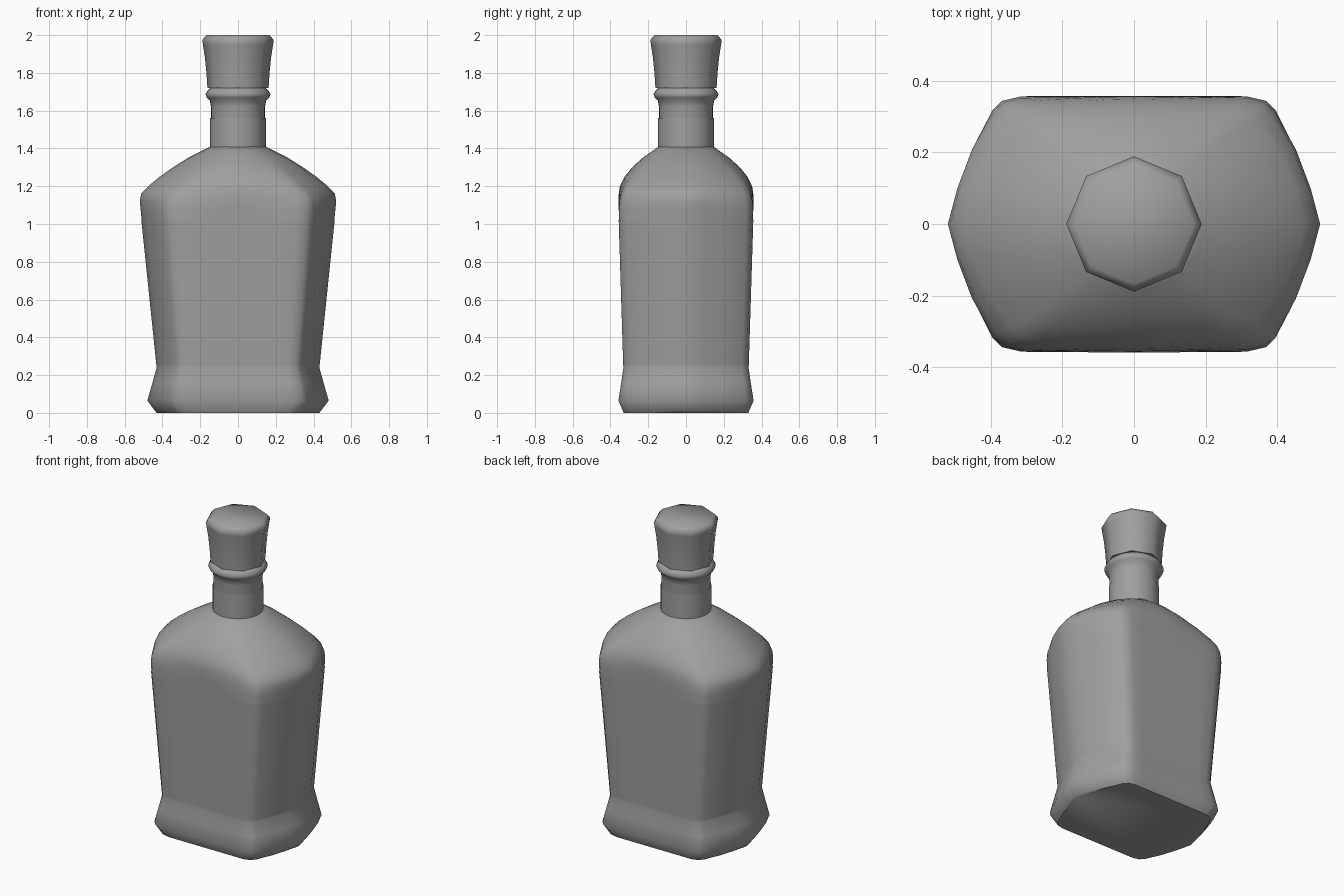
import bpy, bmesh, math

cube = bpy.data.objects.get("Cube")
if cube:
    bpy.data.objects.remove(cube)

grey = bpy.data.materials.new("plain grey")
grey.use_nodes = True
colour = (0.35, 0.35, 0.35, 1)
grey.diffuse_color = colour
grey.node_tree.nodes["Principled BSDF"].inputs["Base Color"].default_value = colour


def loft(name, rings, caps=True, angle=52):
    """Skin a stack of closed rings, each a list of points."""
    bm = bmesh.new()
    rows = [[bm.verts.new(p) for p in ring] for ring in rings]
    n = len(rows[0])
    for low, high in zip(rows, rows[1:]):
        for i in range(n):
            j = (i + 1) % n
            bm.faces.new((low[i], low[j], high[j], high[i]))
    if caps:
        bm.faces.new(rows[0][::-1])
        bm.faces.new(rows[-1])
    mesh = bpy.data.meshes.new(name)
    bm.to_mesh(mesh)
    bm.free()
    mesh.materials.append(grey)
    obj = bpy.data.objects.new(name, mesh)
    bpy.context.collection.objects.link(obj)
    bpy.ops.object.select_all(action="DESELECT")
    obj.select_set(True)
    bpy.context.view_layer.objects.active = obj
    bpy.ops.object.shade_smooth_by_angle(angle=math.radians(angle))
    return obj


def lathe(name, profile, sides, caps=True):
    """Turn (radius, height) pairs about the z axis."""
    turns = [2 * math.pi * i / sides for i in range(sides)]
    return loft(name, [[(r * math.cos(a), r * math.sin(a), z) for a in turns]
                       for r, z in profile], caps)


# Six-sided bowed outline, one quarter mirrored to a whole unit section
quarter = [(0.52, 0), (0.493, 0.1), (0.455, 0.21), (0.40, 0.32), (0.372, 0.348),
           (0.32, 0.36), (0.24, 0.36), (0.16, 0.36), (0.08, 0.36), (0, 0.36)]
quarter = [(x / 0.52, y / 0.36) for x, y in quarter]
half = quarter + [(-x, y) for x, y in quarter[-2::-1]]
section = half + [(x, -y) for x, y in half[-2:0:-1]]


def outline(z, width, depth, roundness):
    """Section blended towards an ellipse by the roundness."""
    points = []
    for x, y in section:
        k = 1 - roundness + roundness / math.hypot(x, y)
        points.append((x * k * width, y * k * depth, z))
    return points


# Glass body: base flare, tapered walls, rounded shoulder
body = [
    (0, 0.43, 0.33, 0), (0.012, 0.44, 0.335, 0), (0.065, 0.48, 0.358, 0),
    (0.16, 0.453, 0.343, 0), (0.235, 0.432, 0.332, 0), (0.27, 0.432, 0.331, 0),
    (1.07, 0.515, 0.356, 0), (1.12, 0.52, 0.357, 0.1), (1.16, 0.513, 0.356, 0.25),
    (1.20, 0.475, 0.35, 0.45), (1.25, 0.415, 0.325, 0.65), (1.30, 0.345, 0.285, 0.83),
    (1.35, 0.265, 0.23, 0.95), (1.385, 0.195, 0.18, 1), (1.41, 0.145, 0.145, 1),
]
loft("bottle_body", [outline(*ring) for ring in body])


# Wrap-around label with an arched top edge on the front
def label_point(x, y, top):
    z = 0.25
    if top:
        z = 1.02
        if y < -0.99 and abs(x) < 0.47:
            z += 0.09 * math.cos(math.pi / 2 * x / 0.47)
    t = (z - 0.27) / 0.8
    return (x * (0.434 + 0.083 * t), y * (0.333 + 0.025 * t), z)


loft("label_wrap", [[label_point(x, y, top) for x, y in section]
                    for top in (False, True)], caps=False)

# Neck with its lower band and collar
lathe("neck", [(0.143, 1.39), (0.143, 1.62), (0.15, 1.655), (0.165, 1.67),
               (0.172, 1.685), (0.162, 1.705), (0.145, 1.722)], 32)
lathe("neck_band", [(0.147, 1.40), (0.147, 1.56)], 32, caps=False)

# Eight-sided flared stopper with a chamfered top
lathe("stopper", [(0.162, 1.72), (0.167, 1.80), (0.175, 1.88), (0.186, 1.95),
                  (0.189, 1.975), (0.167, 2.0)], 8)
